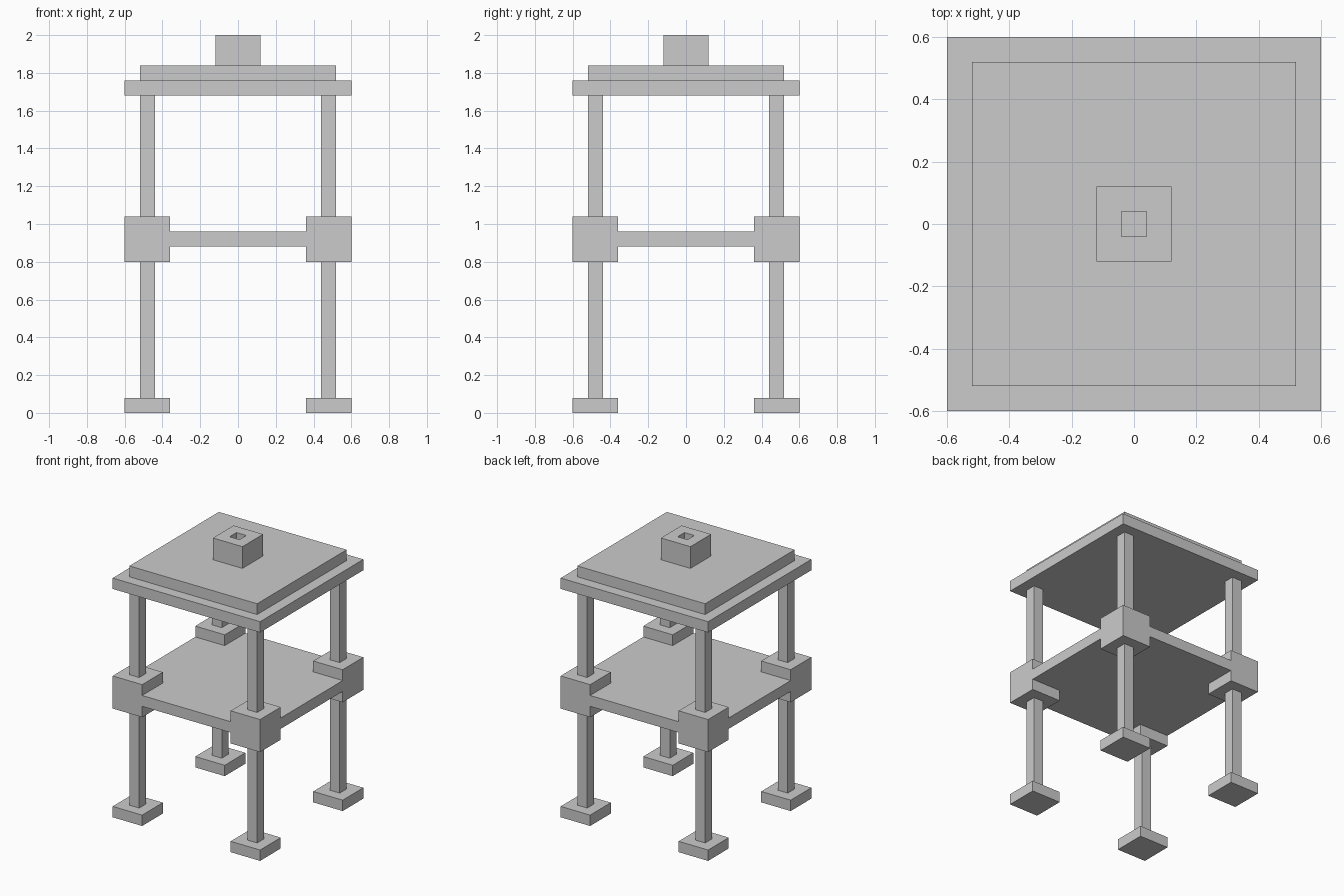
import bpy, bmesh

if "Cube" in bpy.data.objects:
    bpy.data.objects.remove(bpy.data.objects["Cube"])


def prism(name, outline, z0, z1):
    """Extrude a closed xy outline from z0 up to z1."""
    bm = bmesh.new()
    face = bm.faces.new([bm.verts.new((x, y, z0)) for x, y in outline])
    top = bmesh.ops.extrude_face_region(bm, geom=[face])["geom"]
    bmesh.ops.translate(bm, vec=(0, 0, z1 - z0),
                        verts=[v for v in top if isinstance(v, bmesh.types.BMVert)])
    bmesh.ops.recalc_face_normals(bm, faces=bm.faces)
    mesh = bpy.data.meshes.new(name)
    bm.to_mesh(mesh)
    bm.free()
    obj = bpy.data.objects.new(name, mesh)
    bpy.context.collection.objects.link(obj)
    return obj


def square(half, cx=0, cy=0):
    return [(cx - half, cy - half), (cx + half, cy - half),
            (cx + half, cy + half), (cx - half, cy + half)]


# Four corner posts: foot, lower leg, joint block, upper leg
for side_y, sy in (("front", -1), ("back", 1)):
    for side_x, sx in (("left", -1), ("right", 1)):
        for part, half, z0, z1 in (("foot", 0.12, 0, 0.08),
                                   ("lower_leg", 0.04, 0.08, 0.80),
                                   ("joint_block", 0.12, 0.80, 1.04),
                                   ("upper_leg", 0.04, 1.04, 1.68)):
            prism(f"{side_y}_{side_x}_{part}",
                  square(half, sx * 0.48, sy * 0.48), z0, z1)

# Middle shelf, notched at the corners to fit the joint blocks
a, b = 0.36, 0.60
prism("shelf", [(-a, -b), (a, -b), (a, -a), (b, -a), (b, a), (a, a),
                (a, b), (-a, b), (-a, a), (-b, a), (-b, -a), (-a, -a)], 0.88, 0.96)

# Stepped roof
prism("roof_lower", square(0.60), 1.68, 1.76)
prism("roof_upper", square(0.52), 1.76, 1.84)

# Chimney with a square hole
chimney = prism("chimney", square(0.12), 1.84, 2.0)
cutter = prism("chimney_hole_cutter", square(0.04), 1.80, 2.1)
cutter.hide_render = True
cutter.hide_viewport = True
cut = chimney.modifiers.new("hole", "BOOLEAN")
cut.operation = "DIFFERENCE"
cut.solver = "EXACT"
cut.object = cutter
